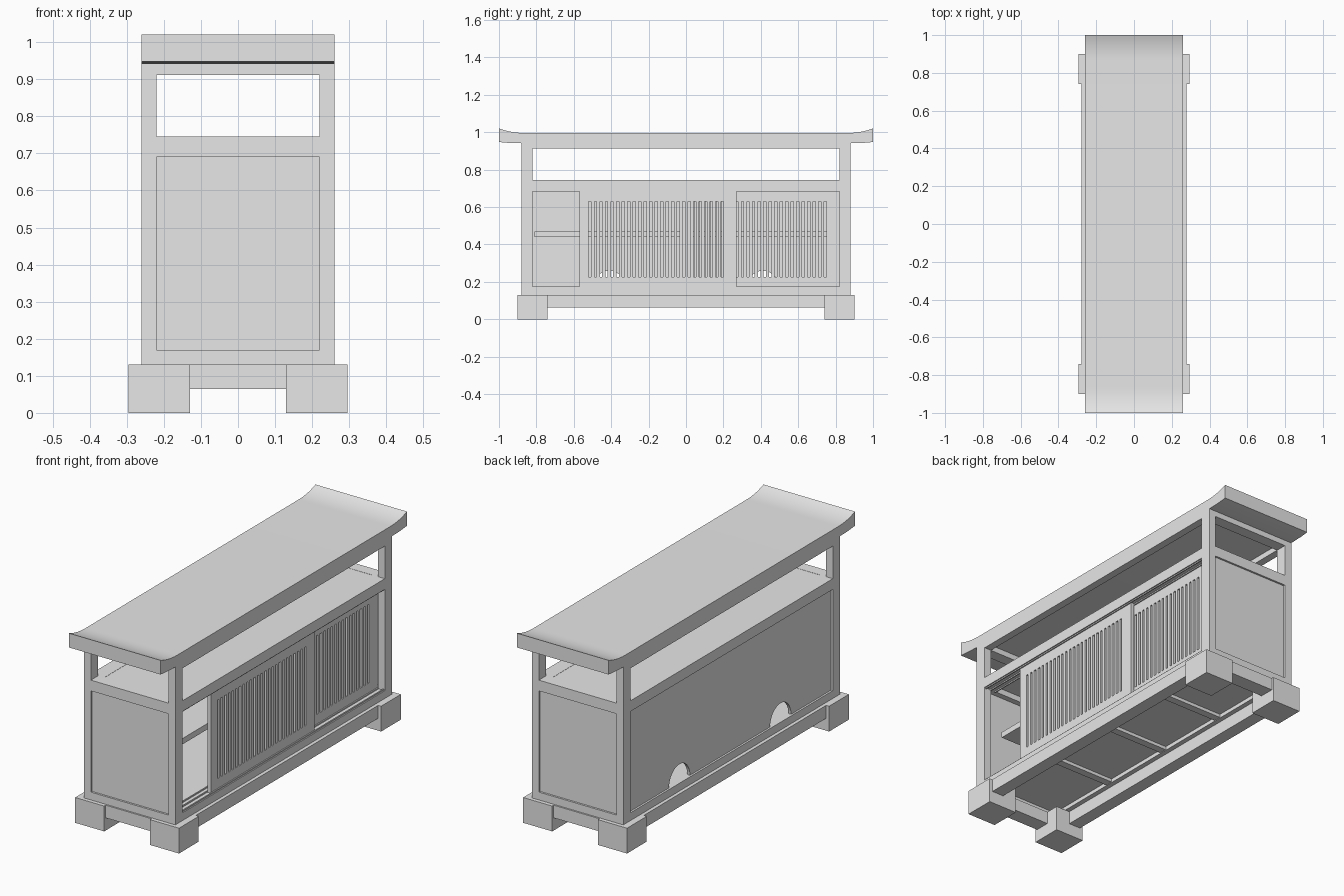
import bpy, math

cube = bpy.data.objects.get("Cube")
if cube:
    bpy.data.objects.remove(cube, do_unlink=True)

grey = bpy.data.materials.new("plain_grey")
grey.use_nodes = True
grey.diffuse_color = (0.8, 0.8, 0.8, 1)
grey.node_tree.nodes["Principled BSDF"].inputs["Base Color"].default_value = (0.8, 0.8, 0.8, 1)


def build(name, verts, faces):
    mesh = bpy.data.meshes.new(name)
    mesh.from_pydata(verts, [], faces)
    mesh.materials.append(grey)
    obj = bpy.data.objects.new(name, mesh)
    bpy.context.collection.objects.link(obj)
    return obj


def boxes(name, spans):
    """One object from several boxes, each given as x, y and z ranges."""
    verts, faces = [], []
    for xs, ys, zs in spans:
        n = len(verts)
        verts += [(x, y, z) for x in sorted(xs) for y in sorted(ys) for z in sorted(zs)]
        quads = ((0, 1, 3, 2), (4, 6, 7, 5), (0, 4, 5, 1), (2, 3, 7, 6), (0, 2, 6, 4), (1, 5, 7, 3))
        faces += [tuple(n + i for i in q) for q in quads]
    return build(name, verts, faces)


def prism(name, outline, x0, x1):
    """Extrude a counter-clockwise y-z outline along x."""
    n = len(outline)
    verts = [(x, y, z) for x in (x0, x1) for y, z in outline]
    faces = [tuple(reversed(range(n))), tuple(range(n, 2 * n))]
    faces += [(i, (i + 1) % n, n + (i + 1) % n, n + i) for i in range(n)]
    return build(name, verts, faces)


def both(a, b):
    """A range and its mirror image."""
    return [(a, b), (-b, -a)]


W, L = 0.26, 0.88            # half width and half length of the body
PX, PY = 0.22, 0.82          # inner faces of the corner posts
LOW, HIGH = 0.17, 0.69       # bottom and top of the panels

# Feet and base rails
boxes("feet", [(x, y, (0, 0.13)) for x in both(0.13, 0.295) for y in both(0.74, 0.90)])
boxes("base_side_rails", [(x, (-0.74, 0.74), (0.063, 0.13)) for x in both(0.21, 0.278)])
boxes("base_end_rails", [((-0.13, 0.13), y, (0.065, 0.13)) for y in both(0.81, 0.888)])

# Body frame
boxes("corner_posts", [(x, y, (0.13, 0.942)) for x in both(PX, W) for y in both(PY, L)])
for label, z0, z1, inner in (("lower", 0.13, LOW, 0.185), ("middle", HIGH, 0.745, 0.185),
                             ("upper", 0.912, 0.942, PX)):
    boxes(label + "_side_rails", [(x, (-PY, PY), (z0, z1)) for x in both(inner, W)])
    boxes(label + "_end_rails", [((-PX, PX), y, (z0, z1)) for y in both(PY, L)])
boxes("floor_beams", [((-0.185, 0.185), (y - 0.02, y + 0.02), (0.133, 0.155)) for y in (-0.41, 0, 0.41)])
boxes("cabinet_floor", [((-0.19, 0.19), (-PY, PY), (0.15, 0.168))])
boxes("cabinet_deck", [((-0.19, 0.19), (-PY, PY), (0.72, 0.744))])
boxes("end_panels", [((-PX, PX), y, (LOW, HIGH)) for y in both(0.85, 0.87)])

# Inner shelf
boxes("shelf", [((-0.235, 0.16), (-0.81, 0.81), (0.44, 0.47))])

# Back panel with two half-round cable openings
outline = [(-PY, LOW)]
for centre in (-0.41, 0.41):
    for i in range(17):
        a = math.pi * (1 - i / 16)
        outline.append((centre + 0.085 * math.cos(a), LOW + 0.09 * math.sin(a)))
outline += [(PY, LOW), (PY, HIGH), (-PY, HIGH)]
prism("back_panel", outline, -0.25, -0.235)


# Sliding doors with vertical slots
def slotted_door(name, y0, y1, first, x0, x1):
    step, slot, count, bottom, top = 0.0295, 0.013, 25, 0.225, 0.63
    xs = (x0, x1)
    parts = [(xs, (y0, y1), (LOW, bottom)), (xs, (y0, y1), (top, HIGH))]
    edge = y0
    for i in range(count):
        start = first + i * step
        parts.append((xs, (edge, start), (bottom, top)))
        edge = start + slot
    parts.append((xs, (edge, y1), (bottom, top)))
    boxes(name, parts)


slotted_door("outer_sliding_door", -0.57, 0.27, -0.52, 0.225, 0.247)
slotted_door("inner_sliding_door", -0.02, PY, 0.03, 0.197, 0.219)
boxes("door_tracks", [((x, x + 0.006), (-PY, PY), z) for x in (0.191, 0.219, 0.248)
                      for z in ((LOW, 0.176), (0.684, HIGH))])

# Table top with upturned ends
half_top = [(0.86 + 0.14 * t, 0.996 + 0.025 * t ** 2.2) for t in (i / 10 for i in range(11))]
half_bottom = [(0.87, 0.941), (0.92, 0.942), (0.96, 0.944), (1.0, 0.948)]
profile = half_bottom + half_top[::-1]
profile += [(-y, z) for y, z in reversed(profile)]
top = prism("table_top", profile, -W, W)
bpy.ops.object.select_all(action="DESELECT")
top.select_set(True)
bpy.context.view_layer.objects.active = top
bpy.ops.object.shade_smooth_by_angle()
